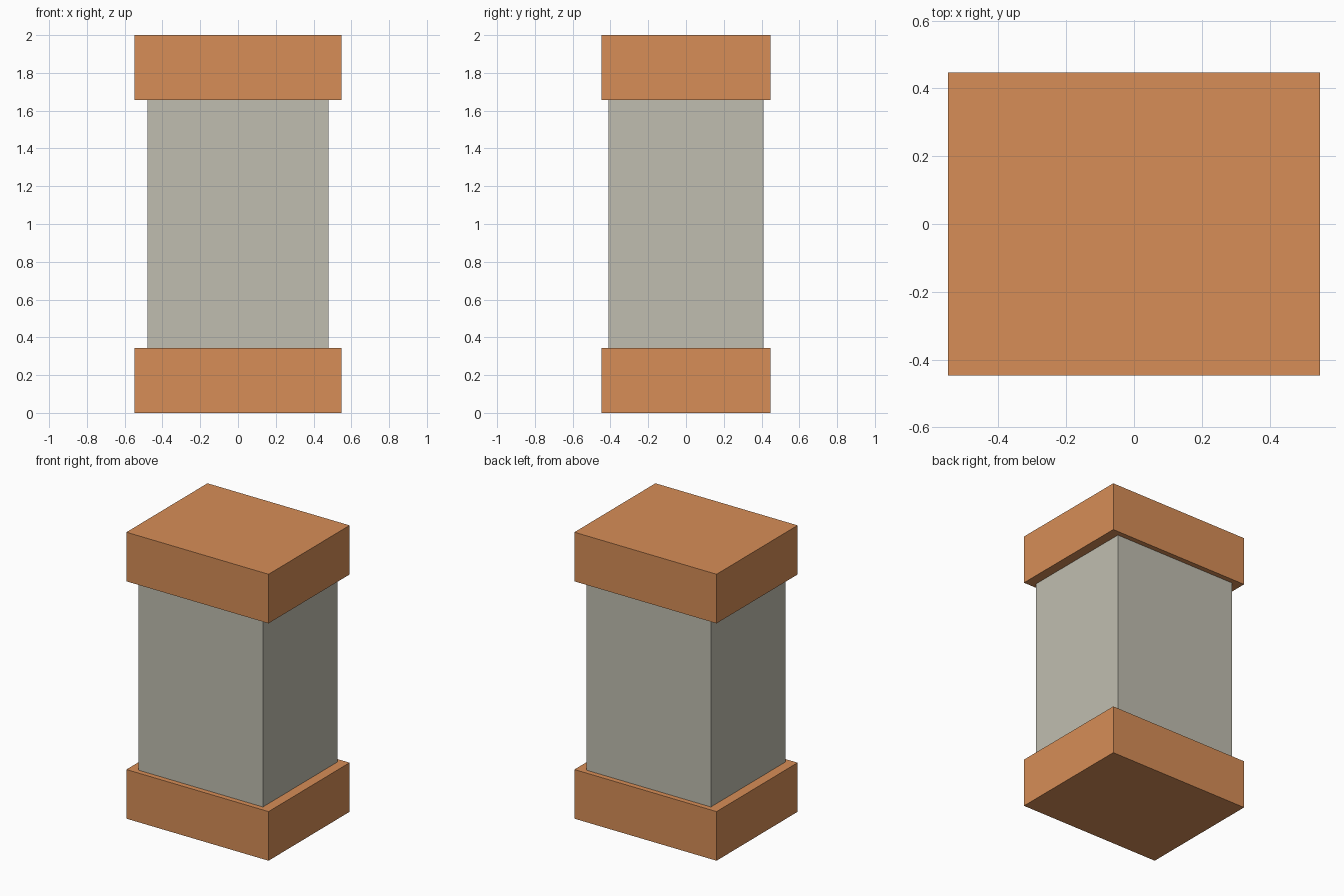
import bpy

if "Cube" in bpy.data.objects:
    bpy.data.objects.remove(bpy.data.objects["Cube"])


def material(name, color):
    mat = bpy.data.materials.new(name)
    mat.diffuse_color = (*color, 1.0)
    mat.use_nodes = True
    mat.node_tree.nodes["Principled BSDF"].inputs["Base Color"].default_value = mat.diffuse_color
    return mat


def box(name, width, depth, z0, z1, mat):
    """Box centred on x and y, spanning z0 to z1."""
    bpy.ops.mesh.primitive_cube_add(size=1, location=(0, 0, (z0 + z1) / 2))
    obj = bpy.context.object
    obj.name = name
    obj.scale = (width, depth, z1 - z0)
    bpy.ops.object.transform_apply(location=False, rotation=False, scale=True)
    obj.data.materials.append(mat)
    return obj


HEIGHT = 2.0
CAP = 0.343  # thickness of both end blocks

copper = material("copper", (0.68, 0.27, 0.095))
stone = material("stone", (0.527, 0.515, 0.434))

# Matching end blocks
for name, z in (("base_block", 0.0), ("top_block", HEIGHT - CAP)):
    box(name, 1.098, 0.894, z, z + CAP, copper)

# Slightly narrower body between them
box("body", 0.96, 0.822, CAP, HEIGHT - CAP, stone)
